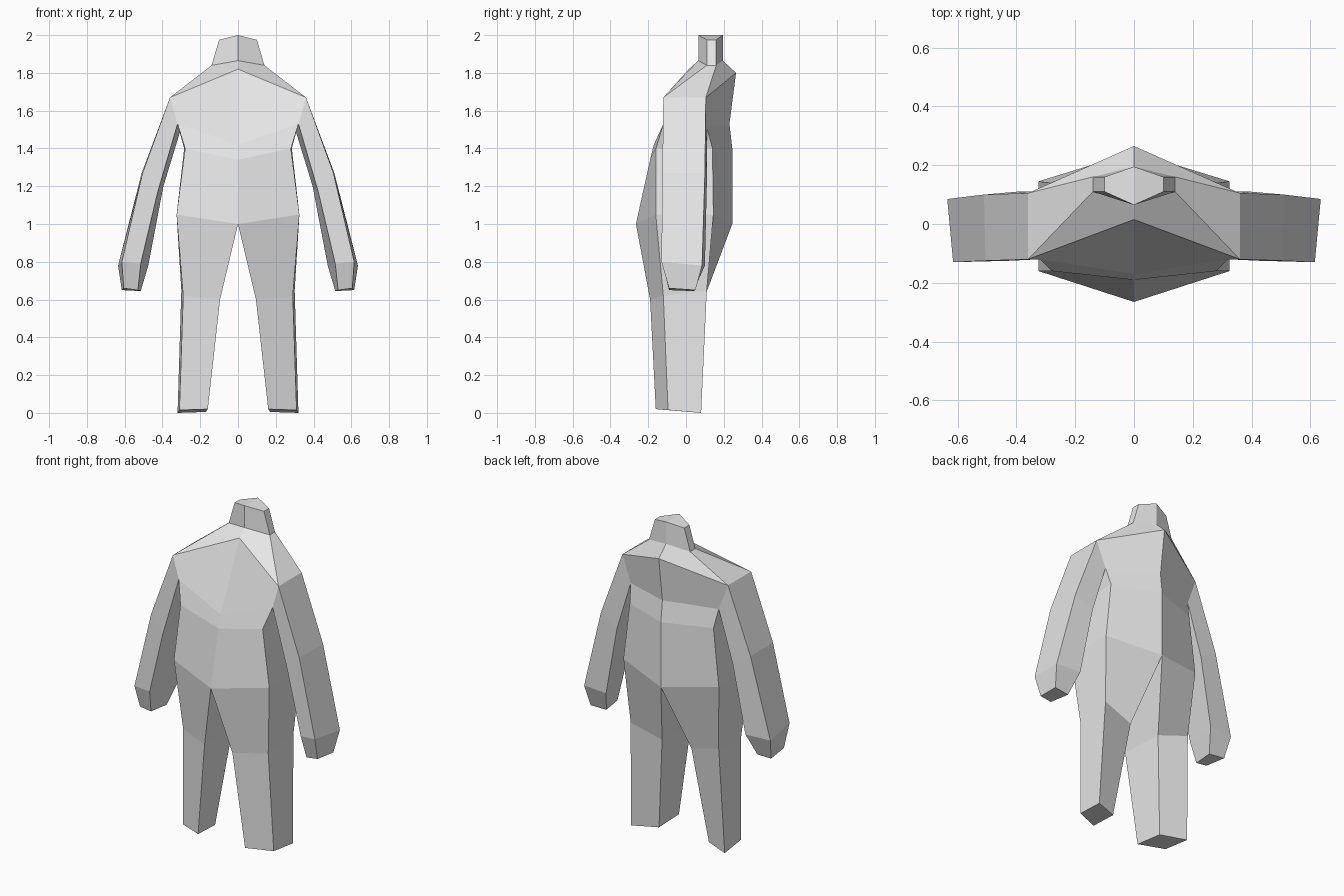
import bpy
import bmesh

cube = bpy.data.objects.get("Cube")
if cube:
    bpy.data.objects.remove(cube, do_unlink=True)

# Single grey material
grey = bpy.data.materials.new("light_grey")
grey.use_nodes = True
colour = (0.8, 0.8, 0.8, 1)
grey.diffuse_color = colour
grey.node_tree.nodes["Principled BSDF"].inputs["Base Color"].default_value = colour

# Half cross-sections: front centre, front side, back side, back centre
NECK_TOP = [(0, .065, 2), (.1, .11, 1.975), (.1, .16, 1.975), (0, .195, 2)]
NECK_BASE = [(0, .065, 1.865), (.14, .11, 1.84), (.14, .16, 1.84), (0, .195, 1.865)]
SHOULDER = [(0, .015, 1.82), (.36, -.12, 1.67), (.36, .105, 1.67), (0, .265, 1.8)]
ARMPIT = [(0, -.17, 1.42), (.32, -.12, 1.53), (.3, .11, 1.51), (0, .23, 1.53)]
WAIST = [(0, -.19, 1.34), (.28, -.16, 1.4), (.285, .14, 1.4), (0, .245, 1.4)]
HIP = [(0, -.265, 1), (.325, -.16, 1.05), (.325, .145, 1.05), (0, .245, 1)]

# Leg sections: front inner, front outer, back outer, back inner
KNEE = [(.095, -.19, .6), (.29, -.12, .62), (.3, .11, .65), (.1, .09, .59)]
FOOT = [(.16, -.16, .02), (.31, -.095, .015), (.32, .08, 0), (.17, .02, .005)]

# Arm sections: front outer, back outer, back inner, front inner
ARM_ROOT = [SHOULDER[1], SHOULDER[2], ARMPIT[2], ARMPIT[1]]
ELBOW = [(.505, -.125, 1.27), (.51, .1, 1.27), (.395, .11, 1.2), (.425, -.125, 1.17)]
WRIST = [(.615, -.13, .8), (.635, .085, .78), (.475, .1, .78), (.515, -.125, .79)]
HAND = [(.605, -.09, .66), (.615, .05, .65), (.515, .04, .645), (.53, -.09, .65)]

bm = bmesh.new()


def add_face(points, side):
    bm.faces.new([bm.verts.new((side * x, y, z)) for x, y, z in points])


def bridge(rings, side, closed, skip=None):
    """Join successive sections with quads."""
    for level, (a, b) in enumerate(zip(rings, rings[1:])):
        for i in range(4 if closed else 3):
            if (level, i) != skip:
                j = (i + 1) % 4
                add_face([a[i], a[j], b[j], b[i]], side)


for side in (1, -1):
    # Torso and neck, leaving the arm opening between shoulder and armpit
    bridge([NECK_TOP, NECK_BASE, SHOULDER, ARMPIT, WAIST, HIP], side, False, (2, 1))
    # Leg and arm
    bridge([HIP, KNEE, FOOT], side, True)
    bridge([ARM_ROOT, ELBOW, WRIST, HAND], side, True)
    # End caps
    for cap in (NECK_TOP, FOOT, HAND):
        add_face(cap, side)

# Weld both halves into one closed flat-shaded body
bmesh.ops.remove_doubles(bm, verts=bm.verts, dist=0.0005)
bmesh.ops.recalc_face_normals(bm, faces=bm.faces)
mesh = bpy.data.meshes.new("body")
bm.to_mesh(mesh)
bm.free()
mesh.materials.append(grey)
body = bpy.data.objects.new("body", mesh)
bpy.context.collection.objects.link(body)
